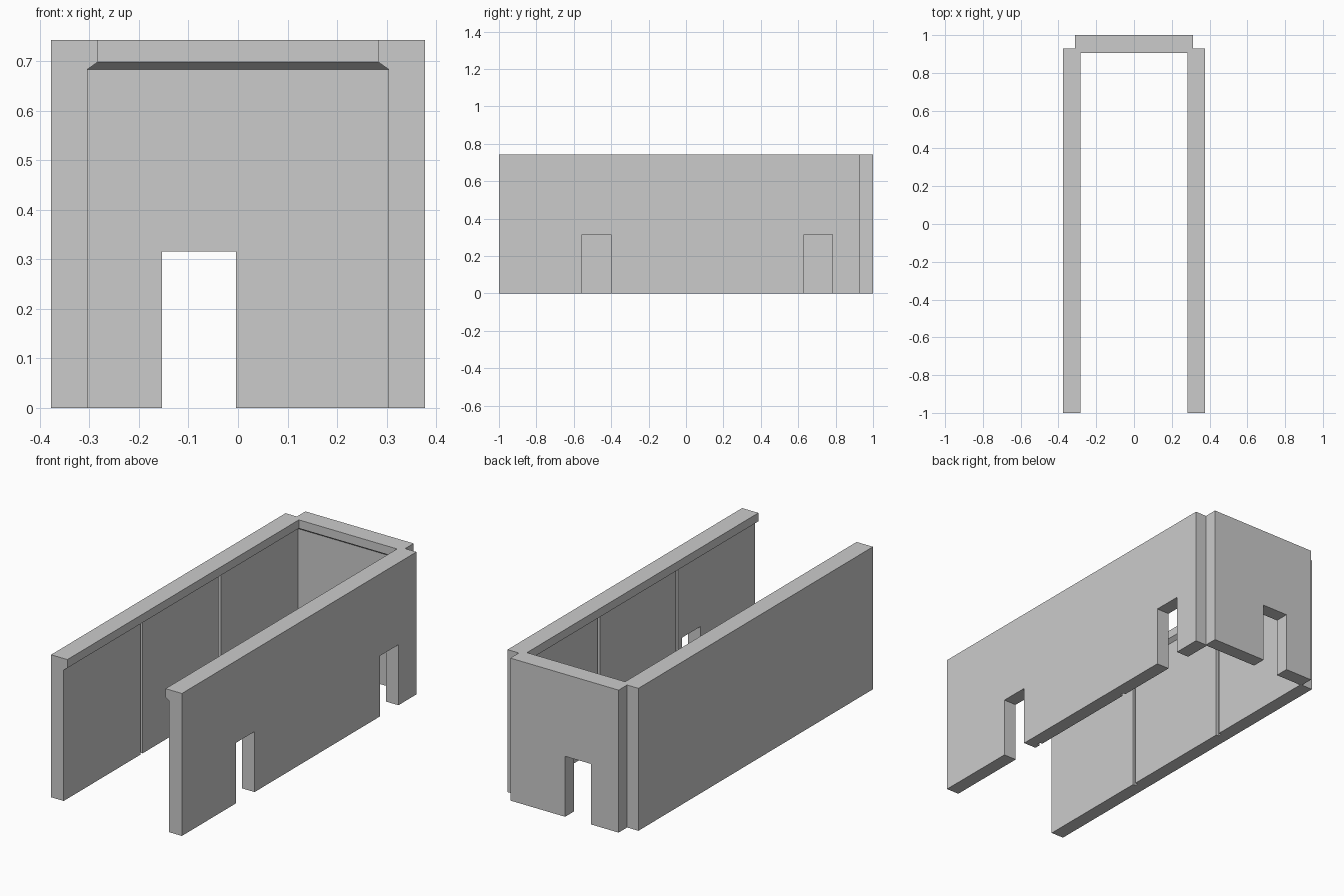
import bpy, bmesh

if "Cube" in bpy.data.objects:
    bpy.data.objects.remove(bpy.data.objects["Cube"])

H = 0.742            # wall height
INNER_X = 0.304      # inner face of the side walls
INNER_Y = 0.926      # inner face of the back wall
LIP = 0.021          # how far the top lip overhangs inward
LIP_LOW, LIP_HIGH = 0.683, 0.698


def plan(inset):
    """U-shaped plan outline, counter-clockwise, with the inside moved in."""
    x, y = INNER_X - inset, INNER_Y - inset
    right = [(x, y), (x, -1), (0.377, -1), (0.377, 0.93), (0.312, 0.93), (0.312, 1)]
    return right + [(-px, py) for px, py in reversed(right)]


def stack(name, levels):
    """Join plan outlines at rising heights into a closed solid."""
    bm = bmesh.new()
    rings = [[bm.verts.new((x, y, z)) for x, y in plan(inset)] for z, inset in levels]
    n = len(rings[0])
    for a, b in zip(rings, rings[1:]):
        for i in range(n):
            j = (i + 1) % n
            bm.faces.new((a[i], a[j], b[j], b[i]))
    bm.faces.new(rings[0][::-1])
    bm.faces.new(rings[-1])
    bmesh.ops.recalc_face_normals(bm, faces=bm.faces)
    mesh = bpy.data.meshes.new(name)
    bm.to_mesh(mesh)
    bm.free()
    obj = bpy.data.objects.new(name, mesh)
    bpy.context.collection.objects.link(obj)
    return obj


def cut_box(target, x, y, z):
    """Subtract a box given by its ranges, then remove the cutter."""
    bpy.ops.mesh.primitive_cube_add(size=1, location=[(a + b) / 2 for a, b in (x, y, z)])
    cutter = bpy.context.object
    cutter.name = "cutter"
    cutter.hide_render = True
    cutter.scale = [b - a for a, b in (x, y, z)]
    bpy.ops.object.transform_apply(location=True, rotation=False, scale=True)
    mod = target.modifiers.new("cut", 'BOOLEAN')
    mod.operation = 'DIFFERENCE'
    mod.solver = 'EXACT'
    mod.object = cutter
    bpy.context.view_layer.objects.active = target
    bpy.ops.object.modifier_apply(modifier=mod.name)
    bpy.data.objects.remove(cutter, do_unlink=True)


# Three walls with a chamfered lip along the inner top edge
walls = stack("corridor_walls", [(0, 0), (LIP_LOW, 0), (LIP_HIGH, LIP), (H, LIP)])

# Two doorways in the right wall, one in the back wall
for y0, y1 in ((-0.555, -0.402), (0.63, 0.782)):
    cut_box(walls, (0.2, 0.5), (y0, y1), (-0.1, 0.315))
cut_box(walls, (-0.153, -0.004), (0.8, 1.1), (-0.1, 0.315))

# Narrow panel grooves on the inside of both long walls
for y in (-0.36, 0.285):
    for side in (-1, 1):
        xs = sorted((side * (INNER_X - 0.05), side * (INNER_X + 0.014)))
        cut_box(walls, xs, (y - 0.01, y + 0.01), (-0.1, LIP_LOW - 0.001))
